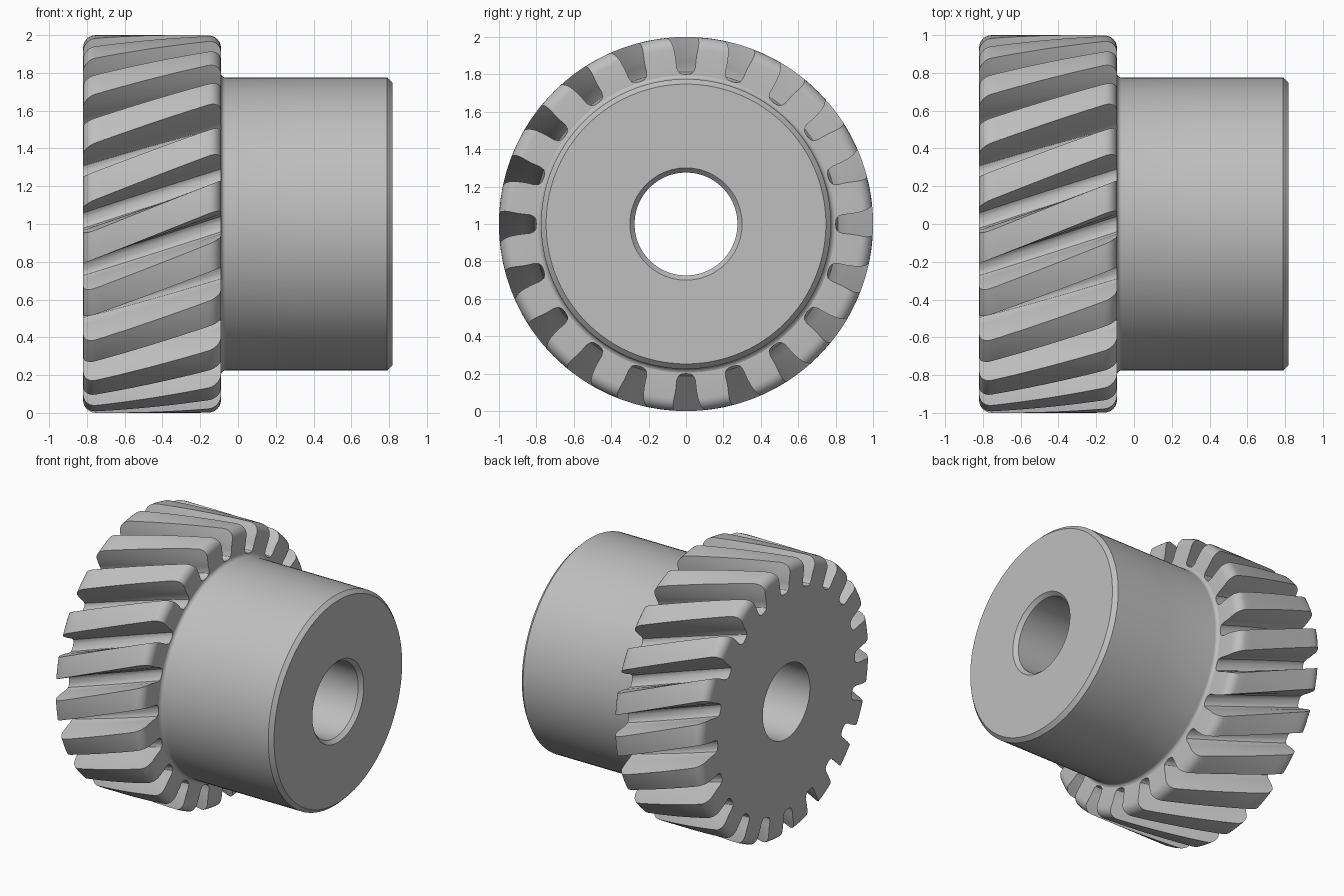
import bpy, bmesh
from math import sin, cos, pi, radians

cube = bpy.data.objects.get("Cube")
if cube:
    bpy.data.objects.remove(cube)

TEETH = 20
X0, X1 = -0.82, -0.09          # gear faces
TIP, FILLET = 1.0, 0.065
TWIST = radians(16.7)
BORE = 0.275

steel = bpy.data.materials.new("grey steel")
steel.use_nodes = True
steel.diffuse_color = (0.52, 0.52, 0.52, 1)
steel.node_tree.nodes["Principled BSDF"].inputs["Base Color"].default_value = (0.52, 0.52, 0.52, 1)


def loft(name, rings):
    """Join closed rings of (x, radius, angle) points, turning about the x axis."""
    bm = bmesh.new()
    loops = [[bm.verts.new((x, r * cos(a), 1 + r * sin(a))) for x, r, a in ring] for ring in rings]
    for lo, hi in zip(loops, loops[1:]):
        n = len(lo)
        for i in range(n):
            j = (i + 1) % n
            bm.faces.new((lo[i], lo[j], hi[j], hi[i]))
    bmesh.ops.recalc_face_normals(bm, faces=bm.faces)
    mesh = bpy.data.meshes.new(name)
    bm.to_mesh(mesh)
    bm.free()
    mesh.materials.append(steel)
    obj = bpy.data.objects.new(name, mesh)
    bpy.context.collection.objects.link(obj)
    bpy.ops.object.select_all(action='DESELECT')
    obj.select_set(True)
    bpy.context.view_layer.objects.active = obj
    bpy.ops.object.shade_smooth_by_angle(angle=radians(30))
    return obj


def gear_outline(tip):
    """Outline of the toothed wheel as (radius, angle), one gap and tooth at a time."""
    half = [(0.801, 0.012), (0.803, 0.026), (0.814, 0.041), (0.84, 0.051)]
    for k in range(1, 7):
        r = 0.84 + (tip - 0.84) * k / 6
        half.append((r, 0.051 + 0.03 * ((r - 0.84) / 0.16) ** 1.6))
    half = [(r, w / r) for r, w in half]
    edge, pitch = half[-1][1], 2 * pi / TEETH
    land = [(tip, edge + (pitch - 2 * edge) * k / 4) for k in (1, 2, 3)]
    gap = [(r, -a) for r, a in reversed(half)] + [(0.8, 0)] + half + land
    return [(r, a + t * pitch) for t in range(TEETH) for r, a in gap]


def gear_ring(x, tip, radius=None):
    turn = -TWIST * (x - X1) / (X1 - X0)
    return [(x, radius or r, a + turn) for r, a in gear_outline(tip)]


# Helical toothed wheel with rounded tooth ends and flat side faces
arc = [(FILLET * (1 - cos(k * pi / 12)), TIP - FILLET * (1 - sin(k * pi / 12))) for k in range(7)]
stations = [(X0 + d, tip) for d, tip in arc]
span = X1 - X0 - 2 * FILLET
stations += [(X0 + FILLET + span * k / 14, TIP) for k in range(1, 14)]
stations += [(X1 - d, tip) for d, tip in reversed(arc)]
low = TIP - FILLET
rings = [gear_ring(X0, low, BORE), gear_ring(X0, low, 0.78)]
rings += [gear_ring(x, tip) for x, tip in stations]
rings += [gear_ring(X1, low, 0.79)]
loft("helical_gear_wheel", rings)

# Hub with filleted root, chamfered end and through bore
profile = [(X1 - 0.002, 0.8)]
profile += [(X1 + 0.025 * (1 - cos(k * pi / 10)), 0.8 - 0.025 * sin(k * pi / 10)) for k in range(1, 6)]
profile += [(0.35, 0.775), (0.79, 0.775), (0.818, 0.748), (0.818, 0.3), (0.79, BORE), (X0, BORE)]
SIDES = 120
loft("hub_with_bore", [[(x, r, 2 * pi * i / SIDES) for i in range(SIDES)] for x, r in profile])
